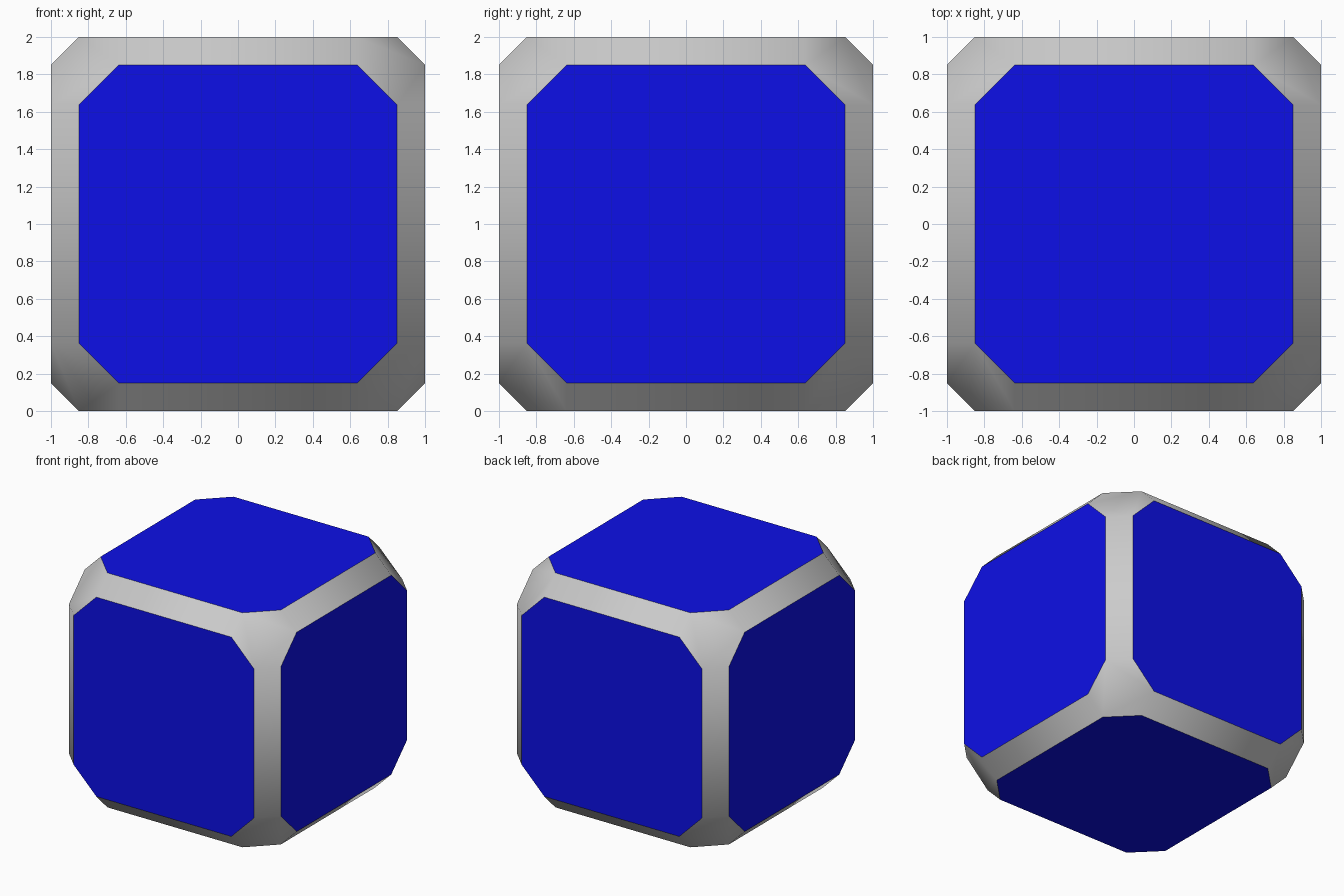
import bpy, bmesh
from itertools import permutations, product
from mathutils import Vector

if "Cube" in bpy.data.objects:
    bpy.data.objects.remove(bpy.data.objects["Cube"])

OUT, MID, INN = 1.0, 0.85, 0.637   # face plane, edge bevel, corner cut


def make_part(name, keep_panels, smooth):
    """Hull of the bevelled cube, keeping either the six panels or the rest."""
    bm = bmesh.new()
    for p in permutations((OUT, MID, INN)):
        for s in product((-1, 1), repeat=3):
            bm.verts.new([a * b for a, b in zip(p, s)])
    bmesh.ops.convex_hull(bm, input=bm.verts[:])
    bmesh.ops.dissolve_limit(bm, angle_limit=0.02, verts=bm.verts[:], edges=bm.edges[:])
    bmesh.ops.recalc_face_normals(bm, faces=bm.faces[:])
    drop = [f for f in bm.faces if (max(map(abs, f.normal)) > 0.99) != keep_panels]
    bmesh.ops.delete(bm, geom=drop, context='FACES')
    for f in bm.faces:
        f.smooth = smooth
    bmesh.ops.translate(bm, vec=Vector((0, 0, OUT)), verts=bm.verts[:])
    me = bpy.data.meshes.new(name)
    bm.to_mesh(me)
    bm.free()
    ob = bpy.data.objects.new(name, me)
    bpy.context.collection.objects.link(ob)
    return ob


# Grey edges and corners, shaded smoothly into each other
make_part("bevelled_frame", False, True)

# Six flat blue octagonal panels
panels = make_part("face_panels", True, False)
blue = bpy.data.materials.new("blue")
blue.diffuse_color = (0.004, 0.005, 0.8, 1)
blue.use_nodes = True
blue.node_tree.nodes["Principled BSDF"].inputs["Base Color"].default_value = blue.diffuse_color
panels.data.materials.append(blue)
